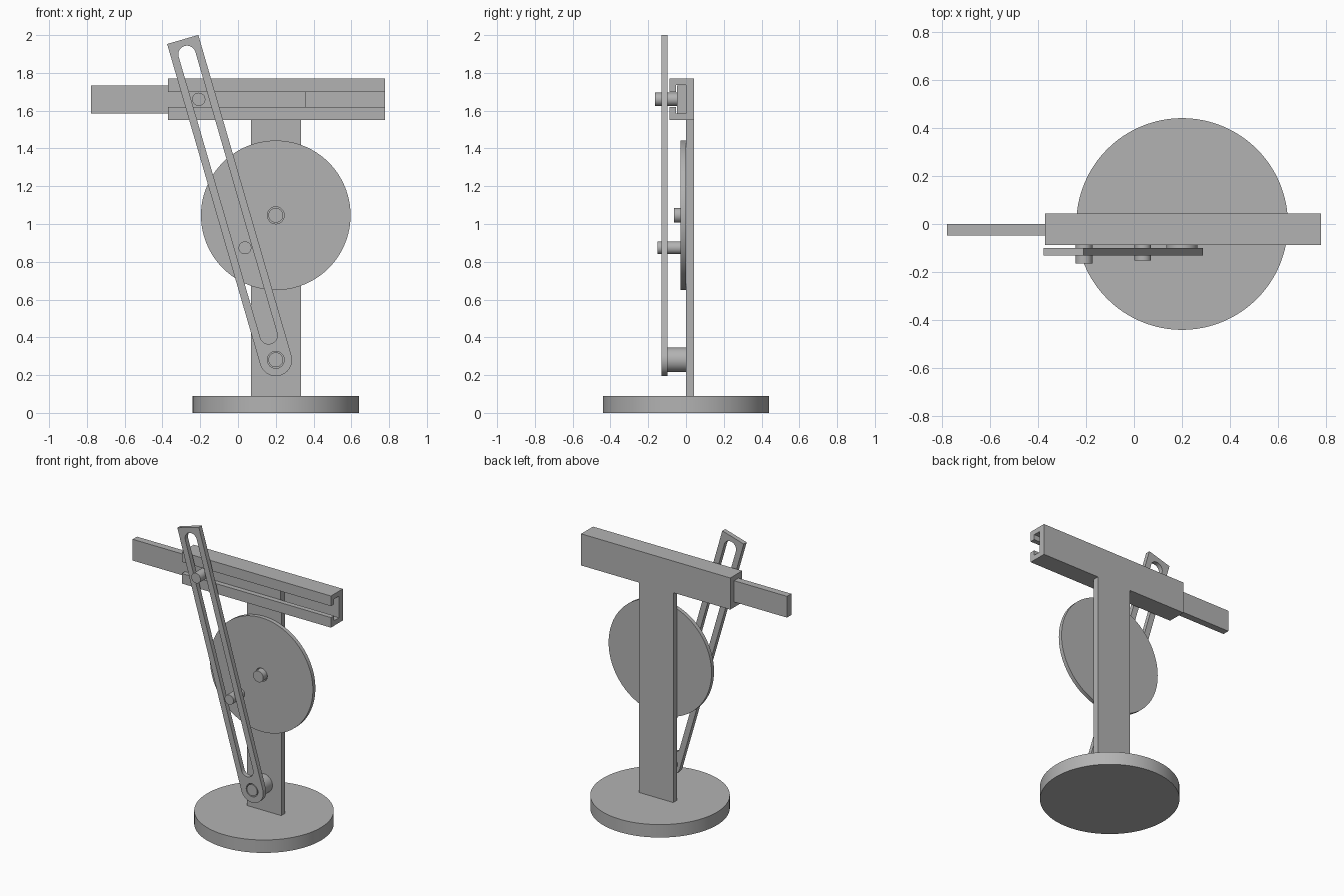
import bpy
import bmesh
from math import cos, sin, pi, radians
from mathutils import Matrix, Vector

default_cube = bpy.data.objects.get("Cube")
if default_cube:
    bpy.data.objects.remove(default_cube, do_unlink=True)

GREY = (0.45, 0.45, 0.45, 1.0)
metal = bpy.data.materials.new("plain grey")
metal.use_nodes = True
metal.diffuse_color = GREY
metal.node_tree.nodes["Principled BSDF"].inputs["Base Color"].default_value = GREY

# Frames that turn a flat outline to face along y, x or z
ALONG_Y = Matrix.Rotation(pi / 2, 4, "X")
ALONG_X = Matrix.Rotation(pi / 2, 4, "Z") @ ALONG_Y
ALONG_Z = Matrix.Identity(4)


def arc(cx, cy, r, start=0, end=360, steps=96):
    count = steps if end - start == 360 else steps + 1
    angles = [radians(start + (end - start) * i / steps) for i in range(count)]
    return [(cx + r * cos(a), cy + r * sin(a)) for a in angles]


def rect(x0, x1, y0, y1):
    return [(x0, y0), (x1, y0), (x1, y1), (x0, y1)]


def plate(name, loops, low, high, frame=ALONG_Y):
    """Extrude an outline (first loop) with holes (other loops) from low to high."""
    curve = bpy.data.curves.new(name, "CURVE")
    curve.dimensions = "2D"
    curve.fill_mode = "BOTH"
    curve.extrude = (high - low) / 2
    for loop in loops:
        spline = curve.splines.new("POLY")
        spline.points.add(len(loop) - 1)
        for point, (x, y) in zip(spline.points, loop):
            point.co = (x, y, 0, 1)
        spline.use_cyclic_u = True
    source = bpy.data.objects.new(name + " outline", curve)
    bpy.context.collection.objects.link(source)
    graph = bpy.context.evaluated_depsgraph_get()
    mesh = bpy.data.meshes.new_from_object(source.evaluated_get(graph))
    bpy.data.objects.remove(source, do_unlink=True)
    bpy.data.curves.remove(curve)

    bm = bmesh.new()
    bm.from_mesh(mesh)
    bmesh.ops.remove_doubles(bm, verts=bm.verts, dist=0.0001)
    bmesh.ops.recalc_face_normals(bm, faces=bm.faces)
    axis = frame.to_3x3() @ Vector((0, 0, 1))
    middle = (low + high) / 2
    shift = Vector([abs(c) * middle for c in axis])
    bmesh.ops.transform(bm, matrix=Matrix.Translation(shift) @ frame, verts=bm.verts)
    bm.to_mesh(mesh)
    bm.free()
    mesh.materials.clear()
    mesh.materials.append(metal)

    obj = bpy.data.objects.new(name, mesh)
    bpy.context.collection.objects.link(obj)
    bpy.ops.object.select_all(action="DESELECT")
    obj.select_set(True)
    bpy.context.view_layer.objects.active = obj
    bpy.ops.object.shade_smooth_by_angle(angle=radians(30))
    return obj


def pin(name, x, z, r, front, back):
    return plate(name, [arc(x, z, r, steps=48)], front, back)


# Base and upright
plate("base", [arc(0.2, 0, 0.44, steps=128)], 0, 0.09, ALONG_Z)
plate("post", [rect(0.068, 0.333, 0.09, 1.55)], 0, 0.043)

# Guide channel: C-shaped section open to the front
half = [(-0.053, 0.04), (-0.088, 0.04), (-0.088, 0.11), (0.043, 0.11)]
inner = [(0, 0.075), (-0.053, 0.075)]
upper = inner + half
section = [(y, 1.66 + z) for y, z in upper]
section += [(y, 1.66 - z) for y, z in reversed(upper)]
plate("guide_channel", [section], -0.371, 0.777, ALONG_X)

# Sliding ram and its pin
plate("ram", [rect(-0.777, 0.36, 1.586, 1.734)], -0.048, -0.0005)
pin("ram_pin", -0.208, 1.66, 0.035, -0.165, -0.048)

# Crank wheel with its axle and crank pin
plate("crank_wheel", [arc(0.2, 1.046, 0.396, steps=128), arc(0.2, 1.046, 0.045)],
      -0.028, -0.0005)
pin("wheel_axle", 0.2, 1.046, 0.039, -0.064, 0)
pin("crank_pin", 0.037, 0.874, 0.034, -0.151, -0.028)

# Slotted rocker arm, drawn upright about its pivot and then tilted
tilt = Matrix.Rotation(radians(16.2), 2)
pivot = Vector((0.2, 0.281))
WIDTH, SLOT = 0.086, 0.046
outline = arc(0, 0, WIDTH, 180, 360, 48) + [(WIDTH, 1.766), (-WIDTH, 1.766)]
slot = arc(0, 0.135, SLOT, 180, 360, 32) + arc(0, 1.684, SLOT, 0, 180, 32)
hole = arc(0, 0, 0.045, steps=48)
loops = [[tuple(tilt @ Vector(p) + pivot) for p in loop] for loop in (outline, slot, hole)]
plate("rocker_arm", loops, -0.131, -0.099)
pin("pivot_boss", 0.2, 0.281, 0.065, -0.099, 0)
pin("pivot_pin", 0.2, 0.281, 0.039, -0.131, -0.099)
